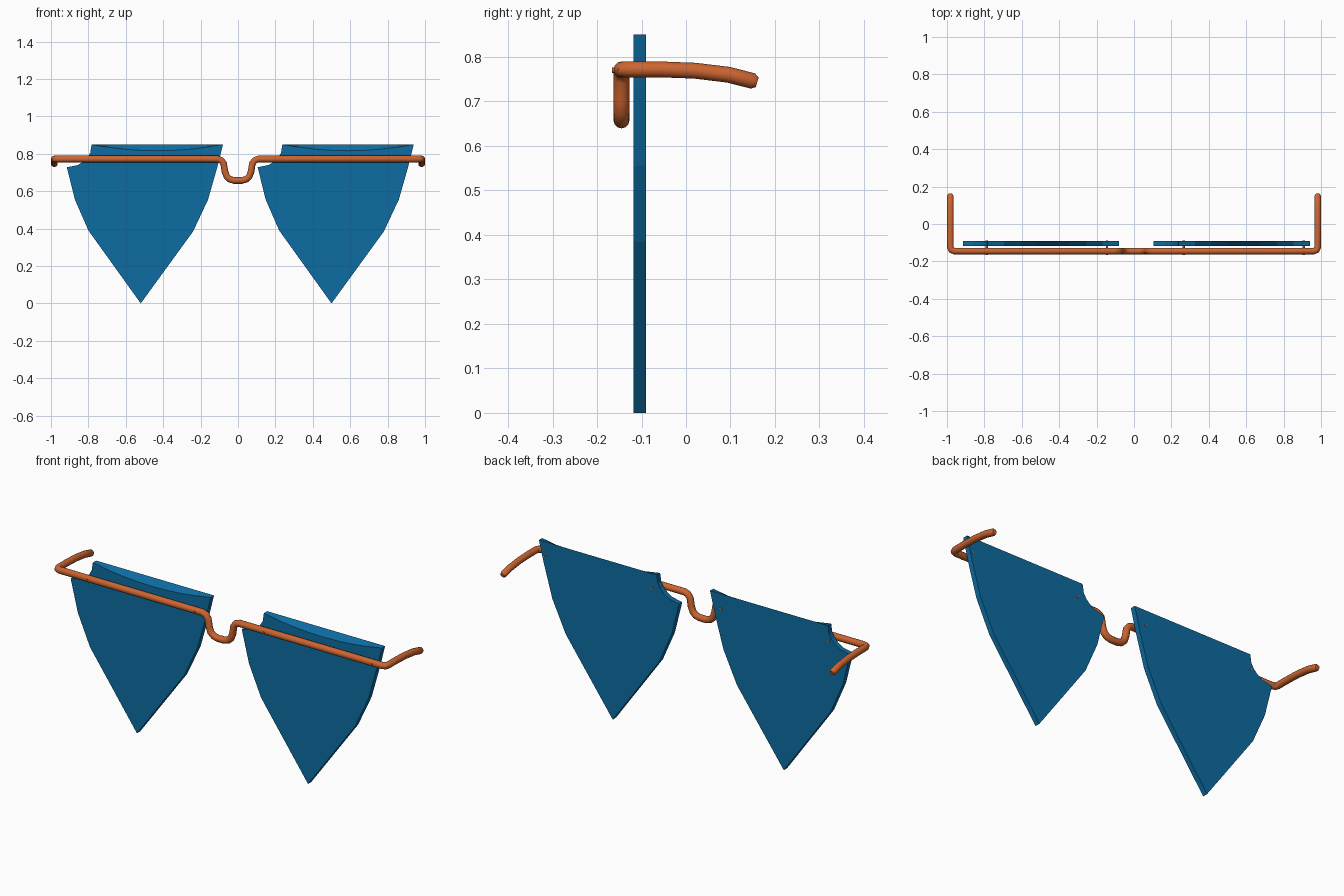
import bpy, bmesh, math
from mathutils import Vector

cube = bpy.data.objects.get("Cube")
if cube:
    bpy.data.objects.remove(cube, do_unlink=True)


def make_material(name, rgb):
    m = bpy.data.materials.new(name)
    m.use_nodes = True
    m.diffuse_color = (*rgb, 1)
    bsdf = next(n for n in m.node_tree.nodes if n.type == 'BSDF_PRINCIPLED')
    bsdf.inputs["Base Color"].default_value = (*rgb, 1)
    return m


blue = make_material("lens blue", (0.004, 0.15, 0.36))
copper = make_material("copper orange", (0.60, 0.13, 0.03))


def add_mesh(name, bm, mat):
    bmesh.ops.recalc_face_normals(bm, faces=bm.faces)
    me = bpy.data.meshes.new(name)
    bm.to_mesh(me)
    bm.free()
    me.materials.append(mat)
    ob = bpy.data.objects.new(name, me)
    bpy.context.collection.objects.link(ob)
    return ob


def smooth(ob):
    bpy.ops.object.select_all(action='DESELECT')
    ob.select_set(True)
    bpy.context.view_layer.objects.active = ob
    bpy.ops.object.shade_smooth_by_angle(angle=math.radians(40))


# Lens outline (x from the tip, z): up the right side, across the top,
# round the notch and down the left side
TOP, Y_FRONT, Y_BACK = 0.85, -0.118, -0.09
RIGHT = [(0, 0), (0.28, 0.385), (0.36, 0.555), (0.41, 0.73)]
LEFT = [(-0.27, 0.805), (-0.285, 0.78), (-0.305, 0.76), (-0.335, 0.74),
        (-0.395, 0.728), (-0.352, 0.555), (-0.28, 0.39)]
X_RIGHT, X_LEFT, STEPS = 0.44, -0.263, 8


def lens(name, cx):
    bm = bmesh.new()
    loops = []
    # The front top edge sags in a shallow arc; the back one is straight
    for y, sag in ((Y_FRONT, 0.034), (Y_BACK, 0)):
        top = []
        for i in range(STEPS + 1):
            t = i / STEPS
            top.append((X_RIGHT + (X_LEFT - X_RIGHT) * t, TOP - sag * 4 * t * (1 - t)))
        loops.append([bm.verts.new((cx + x, y, z)) for x, z in RIGHT + top + LEFT])
    front, back = loops
    bm.faces.new(front)
    bm.faces.new(back[::-1])
    n = len(front)
    for i in range(n):
        j = (i + 1) % n
        bm.faces.new((front[i], back[i], back[j], front[j]))
    return add_mesh(name, bm, blue)


lens("right_lens", -0.52)
lens("left_lens", 0.50)

# Wire frame: temple, bar and half bridge on one side, mirrored to the other
Y_BAR, Z_BAR, R = -0.145, 0.772, 0.0178
half = [(0.982, 0.160, 0.743), (0.982, 0.150, 0.746), (0.982, 0.095, 0.760),
        (0.982, 0.02, 0.769), (0.982, -0.06, 0.772), (0.982, -0.125, Z_BAR),
        (0.976, -0.139, Z_BAR), (0.960, Y_BAR, Z_BAR), (0.11, Y_BAR, Z_BAR),
        (0.09, Y_BAR, 0.765), (0.077, Y_BAR, 0.748), (0.070, Y_BAR, 0.705),
        (0.060, Y_BAR, 0.678), (0.043, Y_BAR, 0.663), (0.020, Y_BAR, 0.657)]
path = half + [(-x, y, z) for x, y, z in reversed(half)]

cu = bpy.data.curves.new("wire_frame", 'CURVE')
cu.dimensions = '3D'
cu.bevel_depth = R
cu.bevel_resolution = 4
cu.use_fill_caps = True
sp = cu.splines.new('POLY')
sp.points.add(len(path) - 1)
for p, co in zip(sp.points, path):
    p.co = (*co, 1)
sp.points[0].radius = sp.points[-1].radius = 0.65
cu.materials.append(copper)
frame = bpy.data.objects.new("wire_frame", cu)
bpy.context.collection.objects.link(frame)
bpy.ops.object.select_all(action='DESELECT')
frame.select_set(True)
bpy.context.view_layer.objects.active = frame
bpy.ops.object.convert(target='MESH')
smooth(bpy.context.view_layer.objects.active)

# Small pins holding each lens to the bar
for i, x in enumerate((-0.787, -0.145, 0.266, 0.908)):
    bm = bmesh.new()
    bmesh.ops.create_cone(bm, cap_ends=True, segments=12, radius1=0.006,
                          radius2=0.006, depth=0.079)
    for v in bm.verts:
        v.co = Vector((x + v.co.x, -0.1265 + v.co.z, Z_BAR - 0.002 + v.co.y))
    smooth(add_mesh(f"lens_pin_{i + 1}", bm, copper))
